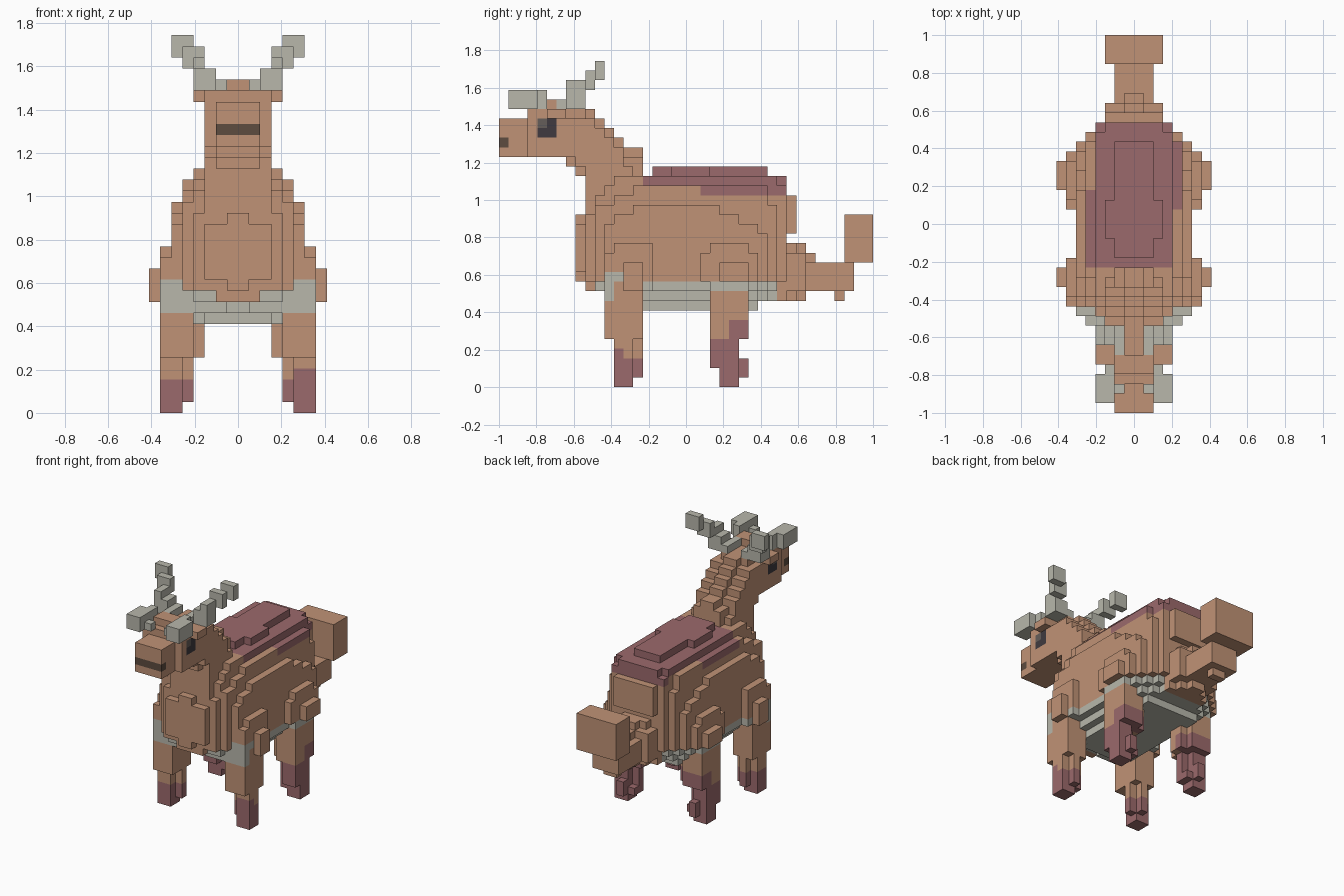
import bpy

if "Cube" in bpy.data.objects:
    bpy.data.objects.remove(bpy.data.objects["Cube"])

V = 2 / 39            # cube size: the model is 39 cubes long
cells = {}            # (x, y, z) cube index -> (part, colour)

COLOURS = {
    "brown": (0.53, 0.29, 0.182, 1),
    "red": (0.33, 0.143, 0.15, 1),
    "grey": (0.48, 0.475, 0.41, 1),
    "mouth": (0.11, 0.072, 0.05, 1),
    "eye": (0.05, 0.042, 0.05, 1),
    "glint": (0.13, 0.11, 0.10, 1),
}


def put(part, x, y, z, colour):
    """One cube and its mirror image."""
    for i in (x, -1 - x):
        cells[(i, y, z)] = (part, colour(i, y, z) if callable(colour) else colour)


def box(part, xs, ys, zs, colour="brown"):
    for x in range(*xs):
        for y in range(*ys):
            for z in range(*zs):
                put(part, x, y, z, colour)


def inside(poly, y, z):
    hit = False
    for (y1, z1), (y2, z2) in zip(poly, poly[1:] + poly[:1]):
        if (z1 > z) != (z2 > z) and y < (y2 - y1) * (z - z1) / (z2 - z1) + y1:
            hit = not hit
    return hit


def plate(part, xs, poly, colour="brown"):
    """Side-view outline filled with cubes across the given x range."""
    for x in range(*xs):
        for y in range(39):
            for z in range(34):
                if inside(poly, y + 0.5, z + 0.48):
                    put(part, x, y, z, colour)


def coat(x, y, z):
    out = max(x, -1 - x)
    lo, hi = (21, 30) if x >= 0 else (15, 23)
    if (z >= 21 and 15 <= y < 30) or (z == 20 and lo <= y < hi) or (z == 20 and y == 29):
        return "red"
    if out < 7 and 10 <= y < 29 and (z < 11 or (z == 11 and y in (11, 12) and out in (5, 6))):
        return "grey"
    return "brown"


# Body: plates stacked outwards from the middle
plate("body", (0, 1), [(8, 11), (8, 18), (9, 18), (9, 22), (30, 22), (30, 20), (31, 20), (31, 16),
                       (30, 16), (30, 9), (28, 9), (27, 8), (14, 8), (12, 9), (11, 10), (9, 10), (9, 11)], coat)
plate("body", (1, 3), [(8, 12), (8, 17), (9, 17), (9, 20), (12, 22), (30, 22), (30, 20), (31, 20),
                       (31, 16), (30, 16), (30, 9), (28, 9), (27, 8), (14, 8), (12, 9), (10, 10), (9, 11)], coat)
box("body", (1, 2), (9, 10), (10, 11), "brown")
plate("body", (3, 4), [(9, 11), (9, 18), (10, 18), (11, 21), (14, 22), (29, 22), (30, 20),
                       (30, 11), (28, 9), (26, 8), (16, 8), (12, 9), (10, 10)], coat)
plate("body", (4, 5), [(10, 11), (10, 18), (11, 19), (13, 20), (15, 21), (28, 21), (28, 19), (29, 18),
                       (29, 11), (27, 9), (12, 9)], coat)
plate("body", (5, 6), [(11, 10), (11, 17), (13, 18), (15, 19), (22, 19), (24, 18), (26, 17), (28, 15),
                       (28, 11), (26, 9.6), (12, 9.6)], coat)
box("back_ridge", (0, 2), (16, 28), (22, 23), "red")
box("back_ridge", (2, 3), (18, 22), (22, 23), "red")

# Shoulders and haunches
plate("shoulder", (6, 7), [(11, 10), (11, 13), (12, 15), (15, 15), (16, 14), (16, 10)], coat)
box("shoulder", (7, 8), (13, 15), (10, 13), coat)
plate("haunch", (6, 7), [(21, 11), (21, 13), (22, 15), (26, 15), (27, 13), (27, 11), (25, 10), (22, 10)], coat)
box("haunch", (7, 8), (23, 26), (11, 13), coat)


# Front legs: rows of x range, y range, z range
def fore_coat(x, y, z):
    return "red" if z < (4 if y == 12 and x > 0 else 3) else "brown"


for xs, ys, zs in [((4, 7), (11, 15), (5, 11)), ((5, 6), (12, 15), (1, 5)), ((4, 7), (13, 14), (1, 5)),
                   ((6, 7), (12, 13), (1, 5)), ((5, 7), (12, 14), (0, 1))]:
    box("front_leg", xs, ys, zs, fore_coat)
box("front_leg", (4, 7), (11, 12), (9, 11), "grey")


# Hind legs
def hind_coat(x, y, z):
    return "red" if z < (7 if y > 23 else 5) else "brown"


for xs, ys, zs in [((4, 7), (22, 26), (5, 11)), ((3, 4), (23, 25), (5, 10)), ((4, 7), (23, 24), (2, 5)),
                   ((5, 7), (22, 25), (2, 5)), ((5, 6), (22, 26), (1, 3)), ((4, 7), (23, 25), (1, 2)),
                   ((5, 7), (23, 25), (0, 1))]:
    box("hind_leg", xs, ys, zs, hind_coat)
# Clear the front edge of the hoof
for x in (5, -6):
    cells.pop((x, 22, 1), None)
box("hind_leg", (4, 7), (22, 26), (10, 11), "grey")

# Tail with a block at the tip
plate("tail", (0, 1), [(30, 9), (30, 15), (32, 15), (32, 14), (33, 14), (33, 13), (37, 13), (37, 10),
                       (36, 10), (36, 9), (35, 9), (35, 10), (32, 10), (32, 9)])
plate("tail", (1, 2), [(30, 9), (30, 15), (31, 15), (31, 14), (32, 14), (32, 13), (37, 13), (37, 10),
                       (32, 10), (31, 9)])
box("tail", (2, 3), (30, 32), (10, 14))
box("tail_tip", (0, 3), (36, 39), (13, 18))

# Neck
plate("neck", (0, 1), [(9, 18), (9, 22), (8, 22), (8, 23), (7, 23), (7, 24), (6, 24), (6, 29), (10, 29),
                       (10, 28.7), (14, 24.7), (15, 25), (15, 22), (15, 18)])
plate("neck", (1, 2), [(9, 18), (9, 22), (8, 22), (8, 23), (7, 23), (7, 24), (6, 24), (6, 29), (8, 29),
                       (9, 28.7), (14, 23.7), (15, 24), (15, 22), (15, 18)])
plate("neck", (2, 3), [(9, 19), (9, 22), (8, 23), (7, 24), (6, 24), (6, 28), (9, 28), (13, 24), (14, 22), (14, 19)])

# Head, snout, ears, eyes
box("head", (0, 3), (3, 7), (24, 29))
box("head", (0, 2), (4, 6), (29, 30))
box("snout", (0, 2), (0, 3), (24, 28))
box("mouth", (0, 2), (0, 1), (25, 26), "mouth")
box("ear", (3, 4), (5, 7), (28, 29))
box("eye", (2, 3), (4, 6), (26, 28), "eye")
box("eye", (2, 3), (4, 5), (27, 28), "glint")

# Antlers: forward tine, then the beam rising backwards
for xs, ys, zs in [((3, 4), (1, 4), (29, 31)), ((2, 3), (2, 5), (29, 31)), ((2, 3), (1, 2), (29, 31)),
                   ((1, 2), (2, 3), (29, 30)), ((1, 2), (6, 8), (29, 30)), ((1, 4), (7, 9), (29, 30)),
                   ((2, 4), (7, 9), (30, 31)), ((3, 4), (7, 9), (31, 32)), ((3, 5), (9, 10), (31, 33)),
                   ((4, 6), (10, 11), (32, 34))]:
    box("antler", xs, ys, zs, "grey")

# Outer faces of the cubes, one mesh per part
SIDES = {
    (1, 0, 0): [(1, 0, 0), (1, 1, 0), (1, 1, 1), (1, 0, 1)],
    (-1, 0, 0): [(0, 0, 0), (0, 0, 1), (0, 1, 1), (0, 1, 0)],
    (0, 1, 0): [(0, 1, 0), (0, 1, 1), (1, 1, 1), (1, 1, 0)],
    (0, -1, 0): [(0, 0, 0), (1, 0, 0), (1, 0, 1), (0, 0, 1)],
    (0, 0, 1): [(0, 0, 1), (1, 0, 1), (1, 1, 1), (0, 1, 1)],
    (0, 0, -1): [(0, 0, 0), (0, 1, 0), (1, 1, 0), (1, 0, 0)],
}
names = list(COLOURS)
mats = []
for n in names:
    m = bpy.data.materials.new(n)
    m.diffuse_color = COLOURS[n]
    m.use_nodes = True
    m.node_tree.nodes["Principled BSDF"].inputs["Base Color"].default_value = m.diffuse_color
    mats.append(m)

for part in sorted({p for p, _ in cells.values()}):
    index, faces, slots = {}, [], []
    for c, (p, col) in cells.items():
        if p != part:
            continue
        for d, quad in SIDES.items():
            if tuple(a + b for a, b in zip(c, d)) in cells:
                continue
            corners = [tuple(a + b for a, b in zip(c, q)) for q in quad]
            faces.append([index.setdefault(k, len(index)) for k in corners])
            slots.append(names.index(col))
    if not faces:
        continue
    mesh = bpy.data.meshes.new(part)
    mesh.from_pydata([(x * V, y * V - 1, z * V) for x, y, z in index], [], faces)
    for m in mats:
        mesh.materials.append(m)
    mesh.polygons.foreach_set("material_index", slots)
    mesh.update()
    bpy.context.collection.objects.link(bpy.data.objects.new(part, mesh))
